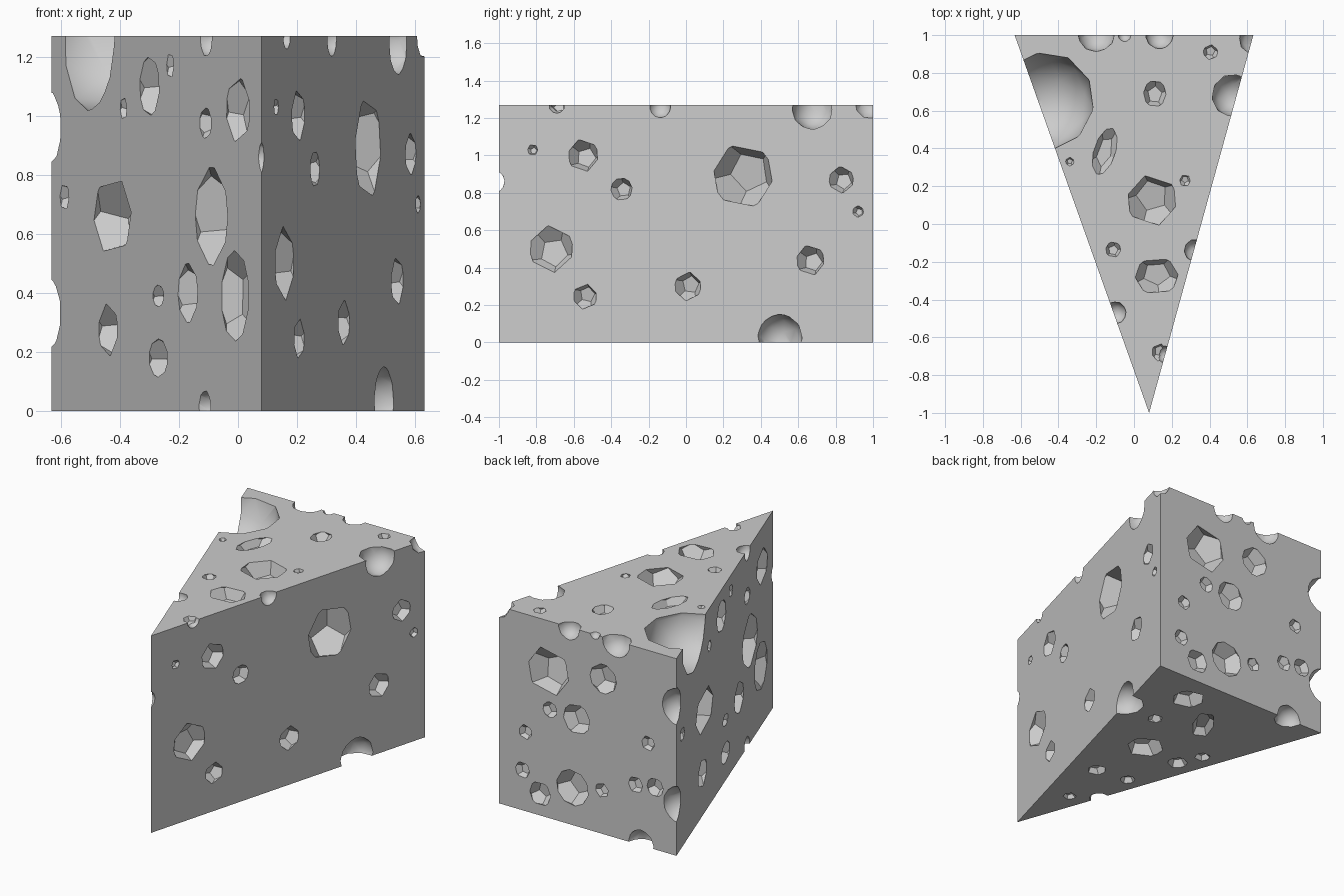
import bpy, bmesh, math, random
from mathutils import Vector, Matrix

if "Cube" in bpy.data.objects:
    bpy.data.objects.remove(bpy.data.objects["Cube"])

random.seed(4)
H = 1.27
TIP, LEFT, RIGHT = (0.08, -1.0), (-0.632, 1.0), (0.632, 1.0)


def make_object(name, bm):
    me = bpy.data.meshes.new(name)
    bm.to_mesh(me)
    bm.free()
    ob = bpy.data.objects.new(name, me)
    bpy.context.collection.objects.link(ob)
    return ob


# wedge body
bm = bmesh.new()
base = bm.faces.new([bm.verts.new((x, y, 0)) for x, y in (TIP, RIGHT, LEFT)])
top = bmesh.ops.extrude_face_region(bm, geom=[base])["geom"]
bmesh.ops.translate(bm, vec=(0, 0, H), verts=[g for g in top if isinstance(g, bmesh.types.BMVert)])
bmesh.ops.recalc_face_normals(bm, faces=bm.faces)
cheese = make_object("cheese_wedge", bm)

# unit dodecahedron for the faceted holes
ico = bmesh.new()
bmesh.ops.create_icosphere(ico, subdivisions=1, radius=1)
dod = bmesh.new()
for f in ico.faces:
    dod.verts.new(f.calc_center_median().normalized())
ico.free()
bmesh.ops.convex_hull(dod, input=dod.verts[:])
bmesh.ops.dissolve_limit(dod, angle_limit=0.02, verts=dod.verts[:], edges=dod.edges[:])
bmesh.ops.recalc_face_normals(dod, faces=dod.faces)
dod.verts.index_update()

cut = bmesh.new()


def pocket(pos, normal, ru, rv, depth, turn=None):
    """Faceted hole with a flat floor, ru along the face, rv across it."""
    n = Vector(normal).normalized()
    v = Vector((0, 0, 1)) if abs(n.z) < 0.5 else Vector((0, 1, 0))
    u = v.cross(n).normalized()
    rot = Matrix((u, n.cross(u), n)).transposed().to_4x4()
    if turn:
        rot = rot @ Matrix.Rotation(turn, 4, 'Z')
    spin = Matrix.Rotation(random.uniform(0, 6.28), 4, 'Z')
    tilt = Matrix.Rotation(random.uniform(-0.25, 0.25), 4, 'X')
    m = (Matrix.Translation(pos) @ rot
         @ Matrix.Diagonal((ru * 1.06, rv * 1.06, depth / 0.8, 1)) @ tilt @ spin)
    vs = [cut.verts.new(m @ w.co) for w in dod.verts]
    for f in dod.faces:
        cut.faces.new([vs[w.index] for w in f.verts])


def scoop(x, y, z, r):
    """Rounded bite out of an edge."""
    m = Matrix.Translation((x, y, z)) @ Matrix.Rotation(random.uniform(0, 3), 4, (0.3, 0.5, 1))
    bmesh.ops.create_icosphere(cut, subdivisions=2, radius=r, matrix=m)


def side_depth(y, r):
    return min(0.8 * r, 0.34 * 0.63 * (y + 1))


# right side: y, z, radius
for y, z, r in [(-.82, 1.03, .028), (-.55, 1.0, .083), (-.345, .82, .06), (.305, .89, .165),
                (.83, .87, .068), (.92, .7, .03), (-.72, .5, .12), (-.54, .245, .065),
                (.01, .3, .073), (.665, .44, .077)]:
    pocket((.08 + .276 * (y + 1), y, z), (2, -.552, 0), r, r, side_depth(y, r))

# left side: x, z, half length along the side, half height
for x, z, ru, rv in [(-.3, 1.1, .1, .1), (-.23, 1.17, .035, .04), (-.388, 1.025, .033, .036),
                     (-.11, .975, .06, .052), (.0, 1.02, .12, .105), (-.425, .66, .19, .125),
                     (-.588, .725, .045, .042), (-.09, .66, .165, .165), (-.27, .39, .055, .037),
                     (-.44, .275, .095, .085), (-.27, .18, .095, .065), (-.01, .39, .14, .155),
                     (-.17, .4, .1, .1)]:
    y = 1 - (x + .632) / .712 * 2
    pocket((x, y, z), (-2, -.712, 0), ru, rv, side_depth(y, min(ru, rv)))

# back: x, z, radius
for x, z, r in [(.28, .945, .145), (-.11, 1.0, .095), (.27, .7, .05), (.08, .69, .095),
                (.445, .51, .045), (-.43, .67, .045), (.466, .26, .05), (.34, .14, .075),
                (.11, .24, .115), (-.1, .28, .045), (-.34, .38, .05), (-.48, .4, .058)]:
    pocket((x, 1, z), (0, 1, 0), r, r, .75 * r)

# top: x, y, half width, half length, turn
for x, y, ru, rv, t in [(.11, .69, .06, .07, 0), (-.155, .385, .058, .13, -.3), (-.34, .33, .022, .022, 0),
                        (.095, .125, .13, .13, 0), (.27, .23, .028, .03, 0), (-.11, -.135, .04, .04, 0),
                        (.12, -.275, .115, .095, 0), (.135, -.68, .04, .045, 0), (.405, .91, .038, .038, 0)]:
    pocket((x, y, H), (0, 0, 1), ru, rv, .75 * min(ru, rv), t)

# underside: x, y, half width, half length, turn
for x, y, ru, rv, t in [(.245, .8, .095, .095, 0), (-.025, .62, .065, .145, -.54), (.245, .49, .045, .045, 0),
                        (.07, .19, .11, .11, 0), (-.27, .32, .045, .045, 0), (-.2, .17, .06, .06, 0),
                        (.117, -.21, .055, .055, 0), (-.1, -.18, .045, .045, 0), (.04, -.556, .038, .038, 0)]:
    pocket((x, y, 0), (0, 0, -1), ru, rv, .75 * min(ru, rv), -t)

# rounded bites along the edges and corners
for p in [(-.47, .65, 1.27, .26), (.525, .68, 1.25, .115), (.64, .98, 1.28, .085), (.325, -.14, 1.26, .06),
          (.165, -.69, 1.27, .045), (-.1, -.47, 1.26, .06), (-.2, 1.01, 1.26, .1), (.135, 1.0, 1.26, .075),
          (-.05, 1.0, 1.275, .035), (.08, -1.03, .86, .062), (.5, .5, .03, .125), (-.11, -.46, .01, .06),
          (-.38, 1.0, .01, .09), (-.65, 1.02, .96, .125), (-.66, 1.02, .33, .125)]:
    scoop(*p)

dod.free()
bmesh.ops.recalc_face_normals(cut, faces=cut.faces)
cutter = make_object("hole_cutters", cut)
cutter.hide_render = True

# carve the holes
mod = cheese.modifiers.new("holes", 'BOOLEAN')
mod.operation = 'DIFFERENCE'
mod.solver = 'EXACT'
mod.use_self = True
mod.object = cutter
bpy.context.view_layer.objects.active = cheese
cheese.select_set(True)
bpy.ops.object.modifier_apply(modifier=mod.name)
bpy.data.objects.remove(cutter)
bpy.ops.object.shade_smooth_by_angle(angle=math.radians(30))
